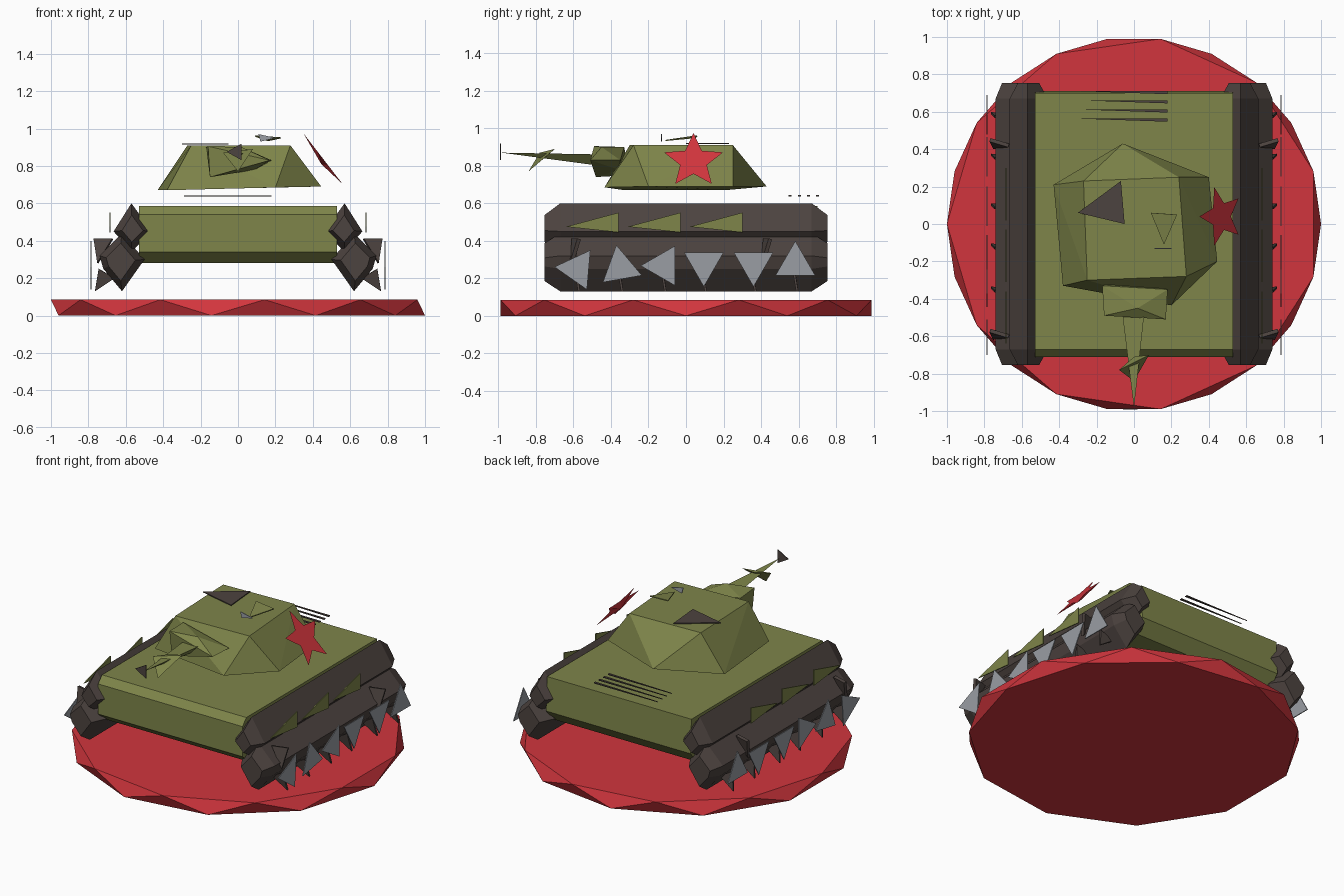
import bpy, bmesh, math
from mathutils import Vector

cube = bpy.data.objects.get("Cube")
if cube:
    bpy.data.objects.remove(cube)


def material(name, rgb):
    m = bpy.data.materials.new(name)
    m.use_nodes = True
    m.diffuse_color = (*rgb, 1)
    m.node_tree.nodes["Principled BSDF"].inputs["Base Color"].default_value = (*rgb, 1)
    return m


OLIVE = material("olive_green", (0.21, 0.235, 0.068))
RED = material("bright_red", (0.64, 0.036, 0.047))
BROWN = material("dark_brown", (0.073, 0.056, 0.05))
SILVER = material("silver_grey", (0.32, 0.34, 0.37))


def finish(name, bm, mat, mirror=False):
    bmesh.ops.recalc_face_normals(bm, faces=bm.faces[:])
    mesh = bpy.data.meshes.new(name)
    bm.to_mesh(mesh)
    bm.free()
    mesh.materials.append(mat)
    ob = bpy.data.objects.new(name, mesh)
    bpy.context.collection.objects.link(ob)
    if mirror:
        ob.modifiers.new("mirror", 'MIRROR')
    return ob


def solid(name, pts, mat, mirror=False):
    """Convex solid around a few corner points."""
    bm = bmesh.new()
    for p in pts:
        bm.verts.new(p)
    bmesh.ops.convex_hull(bm, input=bm.verts[:])
    bmesh.ops.dissolve_limit(bm, angle_limit=0.01, verts=bm.verts[:], edges=bm.edges[:])
    return finish(name, bm, mat, mirror)


def plate(name, pts, mat, mirror=False, thick=0.006):
    """Thin flat triangle with a little thickness."""
    a, b, c = [Vector(p) for p in pts]
    n = (b - a).cross(c - a).normalized() * thick / 2
    return solid(name, [p + s * n for p in (a, b, c) for s in (-1, 1)], mat, mirror)


def loft(name, rings, mat, mirror=False):
    bm = bmesh.new()
    loops = [[bm.verts.new(p) for p in ring] for ring in rings]
    n = len(loops[0])
    for lo, hi in zip(loops, loops[1:]):
        for i in range(n):
            bm.faces.new((lo[i], lo[(i + 1) % n], hi[(i + 1) % n], hi[i]))
    bm.faces.new(loops[0])
    bm.faces.new(loops[-1])
    return finish(name, bm, mat, mirror)


# Faceted display base: two rings of eleven points, half a step apart
step = math.tau / 11
base = []
for z, start in ((0, 0), (0.085, 0.5)):
    for i in range(11):
        a = (i + start) * step
        base.append((math.cos(a), math.sin(a), z))
solid("display_base", base, RED)

# Hull: side profile carried across the width
hull = [(-.67, .585), (-.71, .54), (-.71, .34), (-.64, .28),
        (.64, .28), (.71, .36), (.7, .585)]
loft("hull", [[(x, y, z) for y, z in hull] for x in (-.53, .53)], OLIVE)


# Tracks: angular bars with tapered ends
def track(name, section, taper):
    cx = sum(p[0] for p in section) / len(section)
    cz = sum(p[1] for p in section) / len(section)
    rings = [[(cx + (x - cx) * s, y, cz + (z - cz) * s) for x, z in section]
             for y, s in ((-.755, taper), (-.67, 1), (.67, 1), (.755, taper))]
    loft(name, rings, BROWN, mirror=True)


track("upper_track", [(.57, .6), (.665, .45), (.57, .34), (.46, .45)], .55)
track("lower_track", [(.62, .44), (.74, .32), (.72, .25), (.62, .13), (.5, .3)], .65)

# Side boxes on the upper track
for i in range(3):
    y = -.64 + .33 * i
    plate(f"side_box_{i + 1}", [(.685, y, .475), (.685, y + .28, .55), (.685, y + .28, .445)],
          OLIVE, True)

# Road wheels: one triangle each, turned differently
wheels = [(-.58, .25, 175), (-.35, .257, 100), (-.12, .267, 180),
          (.095, .277, 270), (.36, .277, 270), (.583, .277, 90)]
for i, (y, z, turn) in enumerate(wheels):
    tri = []
    for k in range(3):
        a = math.radians(turn + 120 * k)
        tri.append((.785, y + .122 * math.cos(a), z + .122 * math.sin(a)))
    plate(f"road_wheel_{i + 1}", tri, SILVER, True)
    # Axle blade under each wheel
    plate(f"axle_{i + 1}", [(.66, y, .2), (.765, y + .01, .13), (.745, y - .01, .25)],
          BROWN, True, .012)

# Return roller blades
for i, y in enumerate((-.6, .42)):
    plate(f"return_roller_{i + 1}", [(.67, y, .41), (.77, y + .03, .41), (.75, y - .01, .28)],
          BROWN, True, .02)

# Turret: sloped walls under a four cornered roof
turret_foot = [(-.06, .43, .69), (.4, .25, .69), (.445, -.2, .69),
               (.2, -.435, .685), (-.38, -.33, .67), (-.43, .21, .67)]
turret_roof = [(-.27, .23, .91), (.24, .25, .91), (.28, -.28, .91), (-.25, -.3, .91)]
solid("turret", turret_foot + turret_roof, OLIVE)

# Gun shield, barrel and muzzle
solid("gun_shield", [(-.17, -.33, .9), (-.16, -.49, .905), (.02, -.45, .9), (.17, -.51, .83),
                     (.18, -.35, .83), (-.15, -.48, .74), (-.1, -.3, .75), (.09, -.36, .78)], OLIVE)
solid("gun_barrel", [(0, -.985, .87), (-.06, -.5, .86), (.06, -.43, .86), (0, -.46, .8)], OLIVE)
solid("barrel_collar", [(-.08, -.78, .87), (.08, -.7, .89), (0, -.84, .77), (0, -.71, .88)], OLIVE)
plate("muzzle", [(-.06, -.99, .875), (.02, -.99, .92), (.02, -.99, .83)], BROWN)

# Roof fittings
plate("hatch", [(-.3, .06, .918), (-.07, .23, .918), (-.05, 0, .918)], BROWN)
plate("cupola", [(.09, .06, .96), (.23, .05, .95), (.16, -.11, .935)], OLIVE)
plate("periscope", [(.11, -.13, .97), (.2, -.13, .95), (.12, -.13, .93)], SILVER)

# Engine vent slats above the rear deck
for i in range(4):
    y = .555 + .049 * i
    plate(f"vent_slat_{i + 1}", [(-.29, y + .008, .64), (.18, y - .008, .64), (.18, y + .008, .64)],
          BROWN)

# Leaning star with a flat face and a shallow pointed back
bm = bmesh.new()
center = Vector((.465, .04, .825))
lean = Vector((-.61, 0, .79))
out = Vector((.79, 0, .61))
rim = []
for k in range(10):
    a = k * math.pi / 5
    r = .075 if k % 2 else .165
    rim.append(bm.verts.new(center + lean * r * 1.15 * math.cos(a) + Vector((0, r * math.sin(a), 0))))
bm.faces.new(rim)
back = bm.verts.new(center - out * .025)
for k in range(10):
    bm.faces.new((rim[k], rim[(k + 1) % 10], back))
finish("star", bm, RED)
